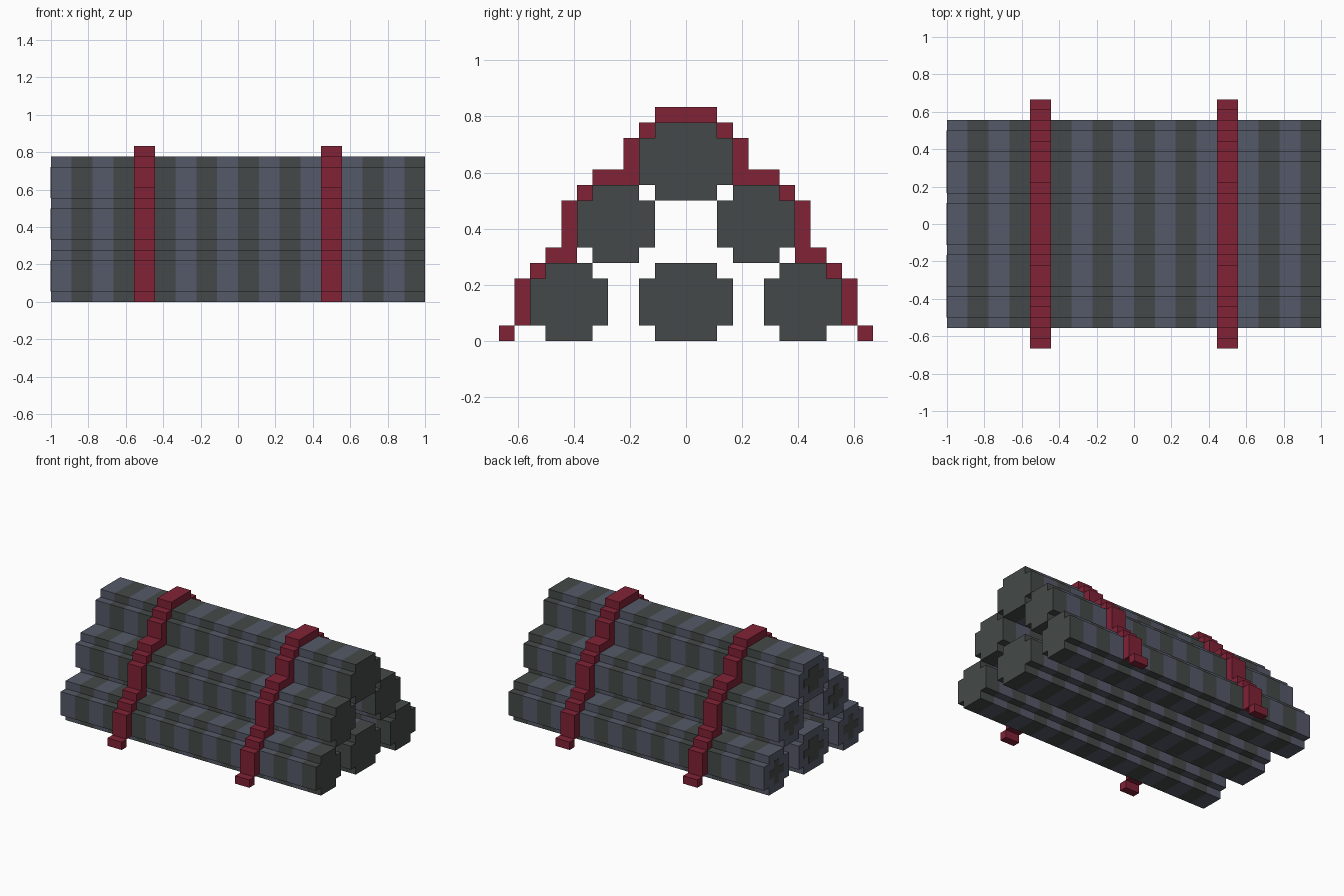
import bpy, bmesh

if "Cube" in bpy.data.objects:
    bpy.data.objects.remove(bpy.data.objects["Cube"], do_unlink=True)

U = 1 / 18  # one block


def material(name, rgb):
    def linear(c):
        c /= 255
        return c / 12.92 if c <= 0.04045 else ((c + 0.055) / 1.055) ** 2.4
    col = (*[linear(c) for c in rgb], 1)
    m = bpy.data.materials.new(name)
    m.use_nodes = True
    m.diffuse_color = col
    bsdf = m.node_tree.nodes["Principled BSDF"]
    bsdf.inputs["Base Color"].default_value = col
    bsdf.inputs["Roughness"].default_value = 0.9
    return m


LIGHT = material("slate blue", (85, 90, 104))
DARK = material("charcoal", (68, 73, 72))
RED = material("strap red", (129, 34, 54))


def finish(name, bm, mats):
    bmesh.ops.recalc_face_normals(bm, faces=bm.faces)
    me = bpy.data.meshes.new(name)
    bm.to_mesh(me)
    bm.free()
    for m in mats:
        me.materials.append(m)
    ob = bpy.data.objects.new(name, me)
    bpy.context.collection.objects.link(ob)
    return ob


def cross_outline(y0, y1, z0, z1):
    """Rectangle with one block notched out of each corner."""
    a, b, c, d = y0 + 1, y1 - 1, z0 + 1, z1 - 1
    return [(a, z0), (b, z0), (b, c), (y1, c), (y1, d), (b, d),
            (b, z1), (a, z1), (a, d), (y0, d), (y0, c), (a, c)]


def extrude(name, outline, xs, mats):
    """Prism along x, with material alternating between the slices."""
    bm = bmesh.new()
    rings = [[bm.verts.new((x, y * U, z * U)) for y, z in outline] for x in xs]
    n = len(outline)
    for i in range(len(xs) - 1):
        for j in range(n):
            k = (j + 1) % n
            f = bm.faces.new((rings[i][j], rings[i][k], rings[i + 1][k], rings[i + 1][j]))
            f.material_index = i % len(mats)
    bm.faces.new(rings[0]).material_index = 0
    bm.faces.new(rings[-1]).material_index = (len(xs) - 2) % len(mats)
    return finish(name, bm, mats)


# Striped logs stacked in a pyramid, each with a dark core on one end
bands = [-1 + 2 * U * i for i in range(19)]
logs = {
    "bottom_right_log": (-10, -5, 0),
    "bottom_middle_log": (-3, 3, 0),
    "bottom_left_log": (5, 10, 0),
    "middle_right_log": (-7, -2, 5),
    "middle_left_log": (2, 7, 5),
    "top_log": (-3, 3, 9),
}
for name, (y0, y1, z) in logs.items():
    extrude(name, cross_outline(y0, y1, z, z + 5), bands, [LIGHT, DARK])
    extrude(name + "_core", cross_outline(y0 + 1, y1 - 1, z + 1, z + 4),
            [-1.002, -0.998], [DARK])

# Stepped straps: boxes (y0, y1, z0, z1) for one side, mirrored to the other
steps = [(2, 3, 13, 14), (3, 4, 11, 13), (3, 6, 10, 11), (6, 7, 9, 10),
         (7, 8, 6, 9), (7, 9, 5, 6), (9, 10, 4, 5), (10, 11, 1, 4), (11, 12, 0, 1)]
boxes = [(-2, 2, 14, 15)] + steps + [(-b, -a, c, d) for a, b, c, d in steps]
for name, cx in (("right_strap", -0.5), ("left_strap", 0.5)):
    bm = bmesh.new()
    for a, b, c, d in boxes:
        for v in bmesh.ops.create_cube(bm, size=1)["verts"]:
            v.co = (cx + v.co.x * 2 * U,
                    ((a + b) / 2 + v.co.y * (b - a)) * U,
                    ((c + d) / 2 + v.co.z * (d - c)) * U)
    finish(name, bm, [RED])
